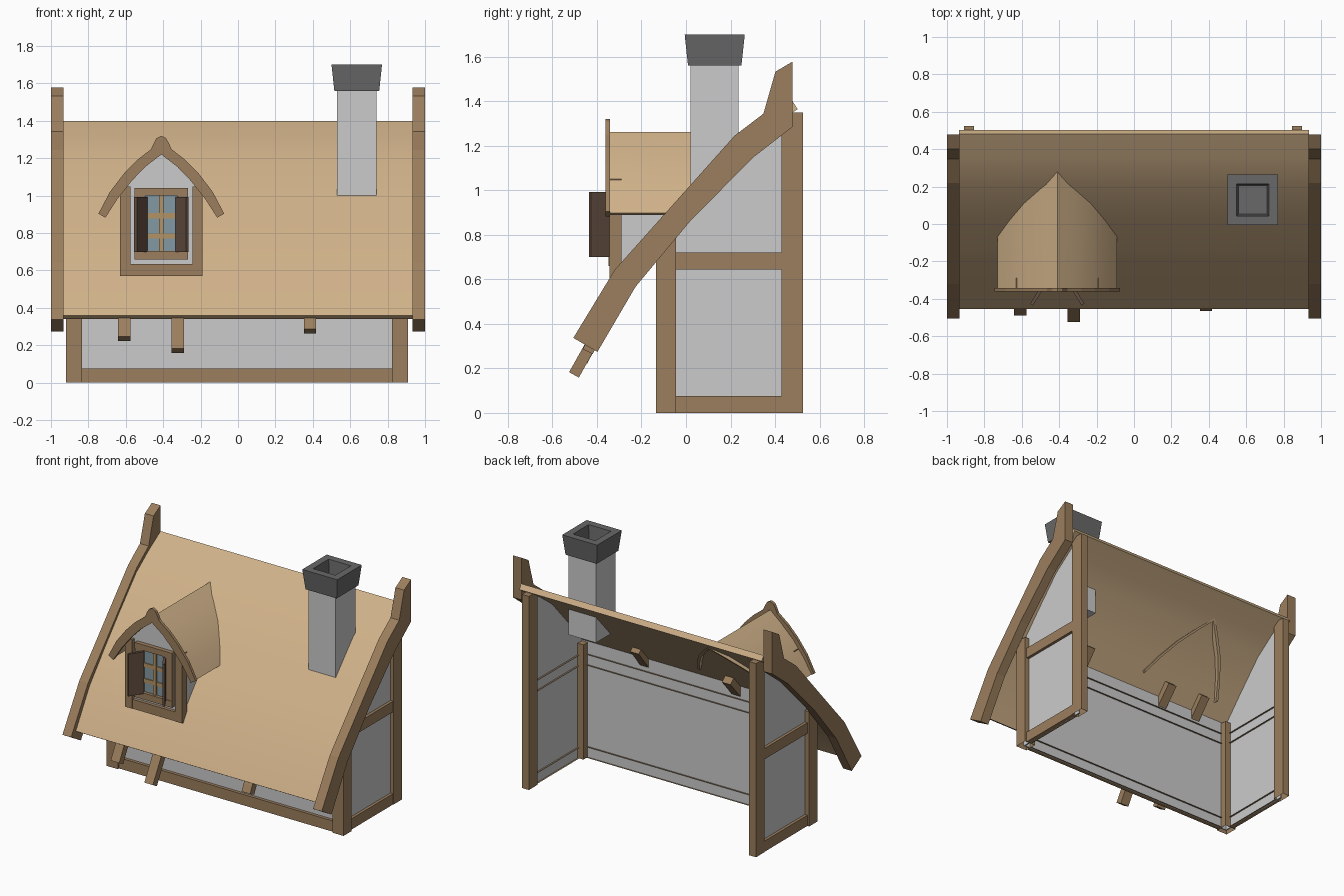
import bpy, bmesh
from mathutils import Vector

if "Cube" in bpy.data.objects:
    bpy.data.objects.remove(bpy.data.objects["Cube"])


def material(name, rgb):
    m = bpy.data.materials.new(name)
    m.diffuse_color = (*rgb, 1)
    m.use_nodes = True
    m.node_tree.nodes["Principled BSDF"].inputs["Base Color"].default_value = m.diffuse_color
    return m


THATCH = material("thatch", (0.63, 0.44, 0.25))
TIMBER = material("timber", (0.33, 0.21, 0.11))
DARK = material("dark_wood", (0.13, 0.08, 0.055))
PALE = material("pale_wood", (0.45, 0.29, 0.13))
GLASS = material("glass", (0.23, 0.32, 0.36))
SOOT = material("dark_stone", (0.14, 0.14, 0.14))


def finish(name, bm, mat, smooth=False):
    bmesh.ops.recalc_face_normals(bm, faces=bm.faces)
    me = bpy.data.meshes.new(name)
    bm.to_mesh(me)
    bm.free()
    ob = bpy.data.objects.new(name, me)
    bpy.context.collection.objects.link(ob)
    if mat:
        me.materials.append(mat)
    if smooth:
        bpy.ops.object.select_all(action='DESELECT')
        ob.select_set(True)
        bpy.context.view_layer.objects.active = ob
        bpy.ops.object.shade_smooth_by_angle(angle=0.6)
    return ob


def prism(name, pts, axis, a, b, mat=None, smooth=False, drop=(), shift=None):
    """Extrude a 2D outline along an axis; drop removes faces by direction."""
    def at(p, t):
        return {'x': (t, p[0], p[1]), 'y': (p[0], t, p[1]), 'z': (p[0], p[1], t)}[axis]
    bm = bmesh.new()
    lo = [bm.verts.new(at(p, a)) for p in pts]
    hi = [bm.verts.new(at(p, b)) for p in pts]
    bm.faces.new(lo)
    bm.faces.new(hi)
    for i in range(len(pts)):
        j = (i + 1) % len(pts)
        bm.faces.new((lo[i], lo[j], hi[j], hi[i]))
    if shift:
        for v in hi:
            v.co = shift(v.co)
    bmesh.ops.recalc_face_normals(bm, faces=bm.faces)
    gone = [f for f in bm.faces if any(f.normal.dot(Vector(d)) > 0.9 for d in drop)]
    if gone:
        bmesh.ops.delete(bm, geom=gone, context='FACES_ONLY')
        me = bpy.data.meshes.new(name)
        bm.to_mesh(me)
        bm.free()
        ob = bpy.data.objects.new(name, me)
        bpy.context.collection.objects.link(ob)
        me.materials.append(mat)
        return ob
    return finish(name, bm, mat, smooth)


def box(name, x0, x1, y0, y1, z0, z1, mat=None, drop=()):
    return prism(name, [(x0, y0), (x1, y0), (x1, y1), (x0, y1)], 'z', z0, z1, mat, drop=drop)


def band(line, t):
    """Closed outline: the line plus its copy offset by t to the right of travel."""
    vs = [Vector(p) for p in line]
    out = []
    for i, p in enumerate(vs):
        d = (vs[min(i + 1, len(vs) - 1)] - vs[max(i - 1, 0)]).normalized()
        out.append(p + Vector((d.y, -d.x)) * t)
    return [tuple(p) for p in vs + out[::-1]]


# main roof, barge boards and rafters
ROOF = [(-.455, .36), (-.305, .615), (-.14, .815), (.02, 1.0), (.21, 1.21), (.35, 1.315), (.48, 1.398)]
prism("roof", band(ROOF, .04), 'x', -.935, .935, THATCH, smooth=True)
BARGE = [(-.506, .337), (-.32, .643), (.218, 1.245), (.348, 1.344), (.402, 1.533), (.479, 1.578),
         (.479, 1.285), (.30, 1.146), (.016, .858), (-.227, .566), (-.398, .274)]
for side, x0, x1 in (("left", -1, -.933), ("right", .933, 1)):
    prism("barge_board_" + side, BARGE, 'x', x0, x1, TIMBER)
for i, (x, s) in enumerate(((-.608, .07), (-.322, 0), (.385, .115))):
    foot = (-.525 + s * .53, .183 + s * .9)
    line = [foot, (-.44, .335), (-.275, .605), (-.02, .895 + s * .2)]
    prism(f"rafter_{i}", band(line, .05), 'x', x - .033, x + .033, TIMBER)

# walls, open at the back
box("front_wall", -.885, .875, -.10, -.092, 0, .84)
GABLE = [(-.1, 0), (.475, 0), (.475, 1.36), (.35, 1.28), (.22, 1.18), (.02, .96), (-.1, .83)]
for side, s in (("left", -1), ("right", 1)):
    cx = -.005
    span = lambda a, b: sorted((cx + s * a, cx + s * b))
    prism("gable_wall_" + side, GABLE, 'x', *span(.872, .88))
    box("front_post_" + side, *span(.828, .914), -.135, -.045, 0, .80, TIMBER, drop=[(0, 0, -1)])
    box("back_post_" + side, *span(.85, .903), .43, .525, 0, 1.35, TIMBER, drop=[(0, 0, -1)])
    for part, z0, z1 in (("sill", 0, .075), ("rail", .645, .72)):
        box(f"gable_{part}_{side}", *span(.86, .9), -.045, .43, z0, z1, TIMBER, drop=[(-s, 0, 0)])
for part, z0, z1 in (("sill", 0, .075), ("rail", .645, .72)):
    box("front_" + part, -.835, .825, -.122, -.08, z0, z1, TIMBER, drop=[(0, 1, 0)])

# chimney and hollow flared cap
box("chimney", .53, .74, .02, .235, 1.0, 1.57)
bm = bmesh.new()
rings = []
for h, z in ((.105, 1.56), (.12, 1.56), (.135, 1.70), (.086, 1.70), (.076, 1.59)):
    rings.append([bm.verts.new((.635 + sx * h, .129 + sy * h, z))
                  for sx, sy in ((-1, -1), (1, -1), (1, 1), (-1, 1))])
for r, q in zip(rings, rings[1:]):
    for i in range(4):
        bm.faces.new((r[i], r[(i + 1) % 4], q[(i + 1) % 4], q[i]))
bm.faces.new(rings[-1])
bm.faces.new(rings[0])
finish("chimney_cap", bm, SOOT)

# dormer roof: arched band whose rear leans back into the main roof
C = -.41


def mirrored(half):
    """Left-to-right line from a half line that starts on the centre."""
    return [(C - x, z) for x, z in half[:0:-1]] + [(C + x, z) for x, z in half]


arch = mirrored([(0, 1.262), (.085, 1.19), (.178, 1.10), (.255, 1.0), (.32, .897)])
prism("dormer_roof", band(arch, .016), 'y', -.344, 0, THATCH, smooth=True,
      shift=lambda c: Vector((c.x, (c.z - .9) * .95 + .005, c.z)))
outer = mirrored([(0, 1.32), (.025, 1.308), (.038, 1.285), (.055, 1.248), (.13, 1.19), (.2, 1.118),
                  (.275, 1.02), (.336, .904)])
inner = mirrored([(0, 1.22), (.085, 1.155), (.157, 1.08), (.235, .982), (.299, .882)])
prism("dormer_barge_board", outer + inner[::-1], 'y', -.362, -.342, TIMBER)

# dormer walls and frame
FACE = [(C - .2, .58), (C + .2, .58), (C + .2, 1.04), (C + .1, 1.15), (C, 1.235), (C - .1, 1.15), (C - .2, 1.04)]
prism("dormer_front", FACE, 'y', -.318, -.31)
for side, s in (("left", -1), ("right", 1)):
    cx = C + s * .197
    prism("dormer_cheek_" + side, [(-.31, .58), (-.31, 1.05), (.04, 1.05)], 'x', cx - .004, cx + .004)
    px = C + s * .193
    box("dormer_post_" + side, px - .027, px + .027, -.344, -.29, .57, 1.05, TIMBER)
box("dormer_sill", C - .17, C + .17, -.342, -.29, .57, .635, TIMBER)

# window, glazing bars and open shutters
box("window_glass", C - .1, C + .1, -.325, -.316, .69, 1.01, GLASS)
box("window_head", C - .143, C + .143, -.348, -.312, 1.0, 1.04, TIMBER)
box("window_sill", C - .143, C + .143, -.348, -.312, .66, .705, TIMBER)
box("glazing_bar_upright", C - .012, C + .012, -.334, -.32, .70, 1.0, PALE)
for i, z in enumerate((.785, .893)):
    box(f"glazing_bar_{i}", C - .1, C + .1, -.332, -.32, z - .014, z + .014, PALE)
for side, s in (("left", -1), ("right", 1)):
    x0, x1 = sorted((C + s * .085, C + s * .143))
    box("window_jamb_" + side, x0, x1, -.344, -.312, .70, 1.0, TIMBER)
    quad = [(C + s * x, y) for x, y in ((.075, -.347), (.091, -.338), (.145, -.426), (.131, -.436))]
    prism("shutter_" + side, quad, 'z', .70, .993, DARK)
